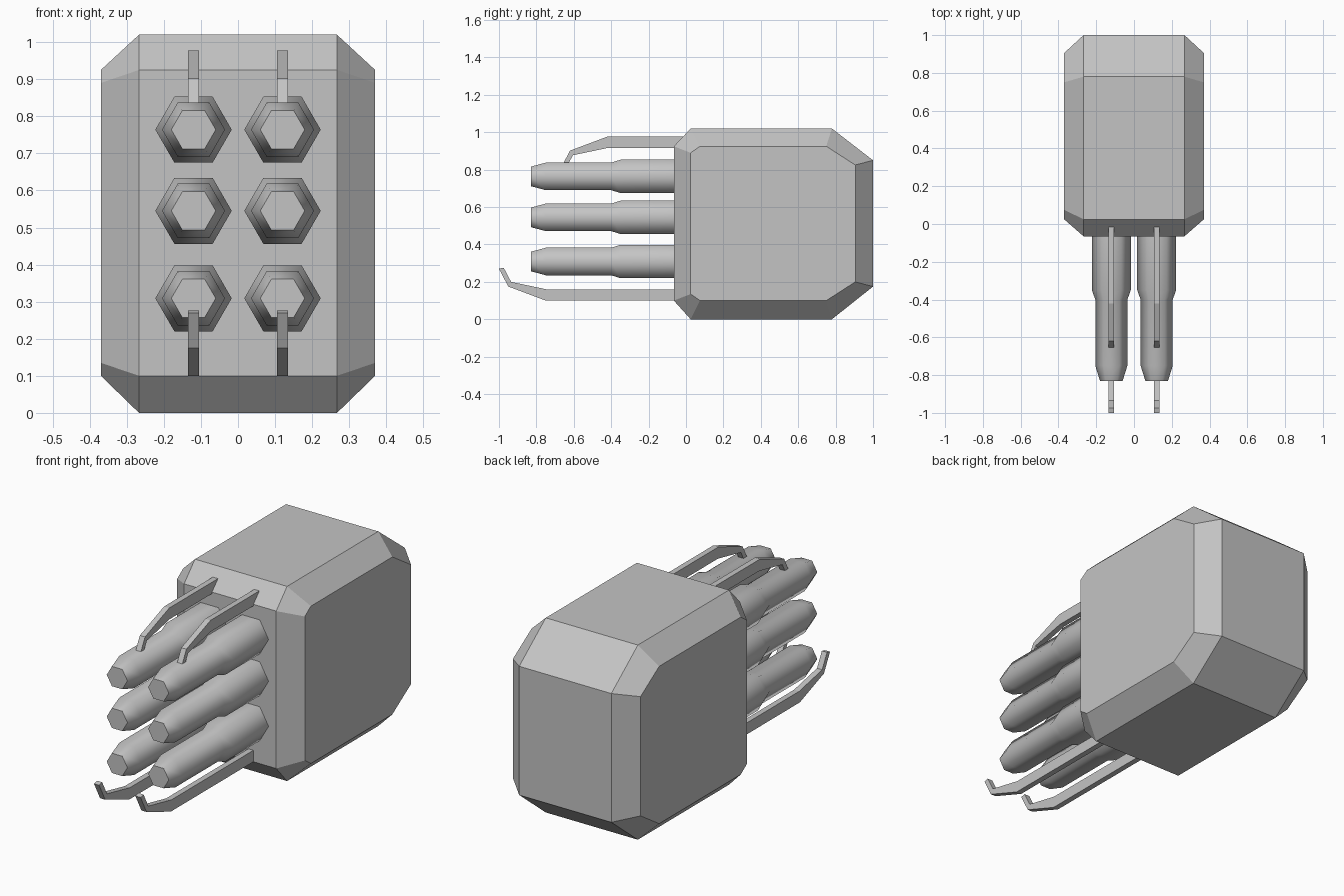
import bpy
import bmesh
import math

cube = bpy.data.objects.get("Cube")
if cube:
    bpy.data.objects.remove(cube, do_unlink=True)

GREY = (0.55, 0.55, 0.55, 1)
metal = bpy.data.materials.new("plain_grey")
metal.use_nodes = True
metal.diffuse_color = GREY
metal.node_tree.nodes["Principled BSDF"].inputs["Base Color"].default_value = GREY


def loft(name, rings, smooth_angle=None):
    """Skin a list of equal-length point rings and cap both ends."""
    bm = bmesh.new()
    loops = [[bm.verts.new(p) for p in ring] for ring in rings]
    n = len(loops[0])
    for a, b in zip(loops, loops[1:]):
        for i in range(n):
            j = (i + 1) % n
            bm.faces.new((a[i], a[j], b[j], b[i]))
    bm.faces.new(loops[0])
    bm.faces.new(loops[-1])
    bmesh.ops.recalc_face_normals(bm, faces=bm.faces)
    mesh = bpy.data.meshes.new(name)
    bm.to_mesh(mesh)
    bm.free()
    mesh.materials.append(metal)
    obj = bpy.data.objects.new(name, mesh)
    bpy.context.collection.objects.link(obj)
    if smooth_angle:
        bpy.ops.object.select_all(action='DESELECT')
        obj.select_set(True)
        bpy.context.view_layer.objects.active = obj
        bpy.ops.object.shade_smooth_by_angle(angle=math.radians(smooth_angle))
    return obj


def slab(profile, x):
    """Place a (y, z) side profile at one x position."""
    return [(x, y, z) for y, z in profile]


# Chamfered housing: wide middle profile with smaller side profiles
middle = [(-0.065, 0.1), (0.025, 0), (0.78, 0), (1, 0.175),
          (1, 0.85), (0.78, 1.02), (0.025, 1.02), (-0.065, 0.925)]
side = [(0.025, 0.135), (0.075, 0.1), (0.75, 0.1), (0.905, 0.2),
        (0.905, 0.825), (0.75, 0.925), (0.075, 0.925), (0.025, 0.89)]
loft("housing", [slab(side, -0.37), slab(middle, -0.267),
                 slab(middle, 0.267), slab(side, 0.37)])

# Six stepped hexagonal barrels: (y, radius) along the length
barrel = [(-0.03, 0.103), (-0.35, 0.103), (-0.4, 0.085),
          (-0.75, 0.085), (-0.83, 0.06)]
rows = {"top": 0.764, "middle": 0.545, "bottom": 0.309}
columns = {"left": 0.12, "right": -0.12}
corners = [math.radians(60 * i) for i in range(6)]
for side_name, cx in columns.items():
    for row_name, cz in rows.items():
        rings = [[(cx + r * math.cos(a), y, cz + r * math.sin(a))
                  for a in corners] for y, r in barrel]
        loft(f"{row_name}_{side_name}_barrel", rings, 65)

# Bent prongs: the upper pair is the lower one flipped and set back
prong = [(-0.05, 0.1), (-0.75, 0.1), (-0.95, 0.175), (-1, 0.27),
         (-0.975, 0.276), (-0.935, 0.2), (-0.745, 0.16), (-0.05, 0.16)]
upper = [(min(y + 0.33, 0.03), 1.077 - z) for y, z in prong]
for side_name, cx in columns.items():
    for level, profile in (("lower", prong), ("upper", upper)):
        loft(f"{level}_{side_name}_prong",
             [slab(profile, cx - 0.015), slab(profile, cx + 0.015)])
